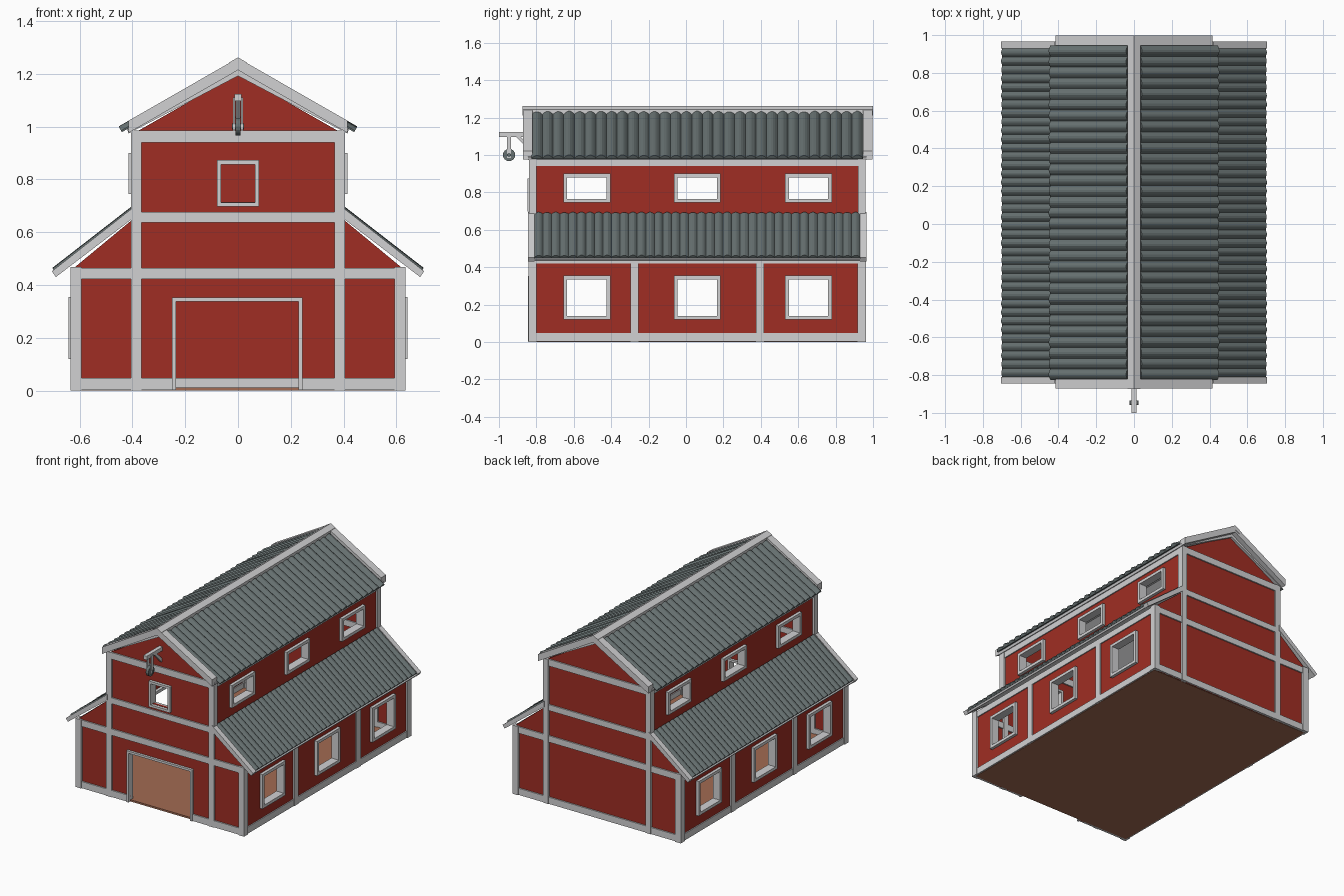
import bpy, bmesh, math, random
from mathutils import Vector

if "Cube" in bpy.data.objects:
    bpy.data.objects.remove(bpy.data.objects["Cube"])

random.seed(4)
CY = 0.06                      # barn centre along y
FRONT, BACK = CY - 0.88, CY + 0.88


def material(name, rgb):
    m = bpy.data.materials.new(name)
    m.diffuse_color = (*rgb, 1)
    m.use_nodes = True
    m.node_tree.nodes["Principled BSDF"].inputs["Base Color"].default_value = m.diffuse_color
    return m


RED = material("barn red", (0.35, 0.027, 0.017))
TRIM = material("pale grey trim", (0.64, 0.64, 0.65))
TILE = material("slate green roof", (0.135, 0.165, 0.165))
WOOD = material("brown floor", (0.36, 0.145, 0.085))


def finish(name, bm, mat):
    bmesh.ops.recalc_face_normals(bm, faces=bm.faces)
    me = bpy.data.meshes.new(name)
    bm.to_mesh(me)
    bm.free()
    ob = bpy.data.objects.new(name, me)
    bpy.context.collection.objects.link(ob)
    me.materials.append(mat)
    return ob


def prism(name, pts, y0, y1, mat):
    """Extrude an x-z outline along y."""
    bm = bmesh.new()
    f = bm.faces.new([bm.verts.new((x, y0, z)) for x, z in pts])
    r = bmesh.ops.extrude_face_region(bm, geom=[f])
    vs = [v for v in r["geom"] if isinstance(v, bmesh.types.BMVert)]
    bmesh.ops.translate(bm, verts=vs, vec=(0, y1 - y0, 0))
    return finish(name, bm, mat)


def box(name, x0, x1, y0, y1, z0, z1, mat=TRIM):
    x0, x1 = sorted((x0, x1))
    return prism(name, [(x0, z0), (x1, z0), (x1, z1), (x0, z1)], y0, y1, mat)


def cut(ob, holes):
    for h in holes:
        c = box("cutter", *h)
        c.hide_render = True
        m = ob.modifiers.new("opening", 'BOOLEAN')
        m.operation, m.solver, m.object = 'DIFFERENCE', 'EXACT', c
        bpy.context.view_layer.objects.active = ob
        bpy.ops.object.modifier_apply(modifier=m.name)
        bpy.data.objects.remove(c)


def frame(name, axis, pos, a0, a1, z0, z1, t=0.02, d=0.024, sill=True):
    """Four-bar frame on a wall facing x or y."""
    bars = [(a0, a0 + t, z0, z1), (a1 - t, a1, z0, z1), (a0 + t, a1 - t, z1 - t, z1)]
    if sill:
        bars.append((a0 + t, a1 - t, z0, z0 + t))
    for p, q, r, s in bars:
        if axis == 'x':
            box(name, pos - d, pos + d, p, q, r, s)
        else:
            box(name, p, q, pos - d, pos + d, r, s)


def corrugated(name, a, b, y0, y1, n, h):
    """Ribbed roof sheet running down the slope from a to b (x, z)."""
    a, b = Vector((a[0], 0, a[1])), Vector((b[0], 0, b[1]))
    d = (b - a).normalized()
    nrm = Vector((-d.z, 0, d.x))
    nrm = nrm if nrm.z > 0 else -nrm
    bm = bmesh.new()
    w, seg, prev = (y1 - y0) / n, 5, None
    lift = h
    for i in range(n * seg + 1):
        k = i % seg
        if k == 0:
            lift = h * random.uniform(0.85, 1.1)
        up = nrm * (lift * math.sin(math.pi * k / seg) + 0.006)
        y = Vector((0, y0 + w * i / seg, 0))
        ring = [bm.verts.new(p + y) for p in (a, a + up, b + up, b)]
        if prev:
            for j in range(4):
                bm.faces.new((prev[j], prev[(j + 1) % 4], ring[(j + 1) % 4], ring[j]))
        else:
            bm.faces.new(ring)
        prev = ring
    bm.faces.new(prev)
    return finish(name, bm, TILE)


def mirror_pts(half):
    return half + [(-x, z) for x, z in reversed(half) if x > 0]


# floor
box("floor", -0.62, 0.62, FRONT, BACK, 0, 0.012, WOOD)

# end walls with stepped gable outline
outline = mirror_pts([(0, 1.2), (0.385, 0.98), (0.385, 0.66), (0.615, 0.47), (0.615, 0.002)])
front = prism("front_wall", outline, FRONT - 0.008, FRONT + 0.008, RED)
prism("back_wall", outline, BACK - 0.008, BACK + 0.008, RED)
cut(front, [(-0.235, 0.235, FRONT - 0.1, FRONT + 0.1, -0.1, 0.338),
            (-0.065, 0.065, FRONT - 0.1, FRONT + 0.1, 0.715, 0.858)])
frame("door_frame", 'y', FRONT, -0.25, 0.245, 0.002, 0.352, 0.015, sill=False)
frame("loft_window_frame", 'y', FRONT, -0.08, 0.08, 0.697, 0.873, 0.016, 0.028)

# timber beams on both ends
for y, tag in ((FRONT, "front"), (BACK, "back")):
    for hw, z0, z1 in ((0.60, 0.422, 0.465), (0.39, 0.637, 0.677), (0.39, 0.94, 0.985)):
        box(tag + "_beam", -hw, hw, y - 0.017, y + 0.017, z0, z1)
    if tag == "back":
        box("back_base", -0.6, 0.6, y - 0.017, y + 0.017, 0.002, 0.047)
    for s in (-1, 1):
        if tag == "front":
            box("front_base", s * 0.245, s * 0.6, y - 0.017, y + 0.017, 0.002, 0.047)
        box(tag + "_inner_post", s * 0.366, s * 0.406, y - 0.02, y + 0.02, 0.001, 0.985)
        box(tag + "_corner_post", s * 0.592, s * 0.635, y - 0.022, y + 0.022, 0.001, 0.468)

# side walls, windows, beams and lean-to roofs
WINS = (-0.53, 0.06, 0.655)
for s in (-1, 1):
    xl, xu = s * 0.615, s * 0.386
    low = box("lower_side_wall", xl - 0.008, xl + 0.008, FRONT, BACK, 0.002, 0.46, RED)
    high = box("upper_side_wall", xu - 0.008, xu + 0.008, FRONT, BACK, 0.64, 0.98, RED)
    cut(low, [(xl - 0.1, xl + 0.1, c - 0.107, c + 0.107, 0.138, 0.337) for c in WINS])
    cut(high, [(xu - 0.1, xu + 0.1, c - 0.107, c + 0.107, 0.763, 0.882) for c in WINS])
    for c in WINS:
        frame("lower_window_frame", 'x', xl, c - 0.125, c + 0.125, 0.12, 0.355, d=0.028)
        frame("upper_window_frame", 'x', xu, c - 0.125, c + 0.125, 0.745, 0.9, d=0.028)
    for y in (-0.275, 0.395):
        box("side_post", xl - 0.018, xl + 0.018, y - 0.022, y + 0.022, 0.001, 0.44)
    box("side_base", xl - 0.015, xl + 0.015, FRONT, BACK, 0.002, 0.047)
    box("side_eave_beam", xl - 0.015, xl + 0.015, FRONT, BACK, 0.42, 0.462)
    box("upper_eave_beam", xu - 0.015, xu + 0.015, FRONT, BACK, 0.94, 0.985)
    box("upper_sill_beam", xu - 0.015, xu + 0.015, FRONT, BACK, 0.637, 0.677)

    # lean-to roof: deck, barge boards, ribbed sheet
    prism("lean_to_deck", [(s * 0.39, 0.679), (s * 0.698, 0.443), (s * 0.69, 0.432), (s * 0.39, 0.661)],
          FRONT, BACK, TRIM)
    for y in (-0.845, 0.93):
        prism("lean_to_barge_board", [(s * 0.395, 0.695), (s * 0.705, 0.452), (s * 0.69, 0.43), (s * 0.395, 0.655)],
              y, y + 0.035, TRIM)
    corrugated("lean_to_roof", (s * 0.394, 0.68), (s * 0.692, 0.449), -0.811, 0.931, 38, 0.013)

    # main roof ribbed sheet
    corrugated("main_roof", (s * 0.03, 1.213), (s * 0.44, 0.979), -0.825, 0.945, 31, 0.018)

# main roof: deck, barge boards, ridge cap
prism("main_roof_deck", [(0, 1.229), (0.42, 0.989), (0.414, 0.974), (0, 1.192),
                         (-0.414, 0.974), (-0.42, 0.989)], -0.845, 0.965, TRIM)
chevron = [(0, 1.26), (0.415, 1.022), (0.415, 0.976), (0, 1.214),
           (-0.415, 0.976), (-0.415, 1.022)]
for y in (-0.872, 0.946):
    prism("barge_board", chevron, y, y + 0.052, TRIM)
prism("ridge_cap", [(0, 1.262), (0.035, 1.242), (0.035, 1.212), (0, 1.23),
                    (-0.035, 1.212), (-0.035, 1.242)], -0.873, 0.999, TRIM)

# hay hoist: arm, brace, hanger, pulley wheel
box("hoist_arm", -0.013, 0.013, -1.0, FRONT, 1.097, 1.123)
brace = box("hoist_brace", -0.009, 0.009, -0.06, 0.06, -0.009, 0.009)
brace.location = (0, -0.865, 1.065)
brace.rotation_euler.x = math.radians(-45)
for s in (-1, 1):
    box("hoist_hanger", s * 0.011, s * 0.018, -0.957, -0.935, 0.985, 1.11)


def wheel(name, r, w, mat):
    bm = bmesh.new()
    bmesh.ops.create_cone(bm, cap_ends=True, segments=16, radius1=r, radius2=r, depth=w)
    ob = finish(name, bm, mat)
    ob.rotation_euler.y = math.pi / 2
    ob.location = (0, -0.946, 1.0)


wheel("pulley_wheel", 0.033, 0.02, TILE)
wheel("pulley_axle", 0.011, 0.046, TILE)
